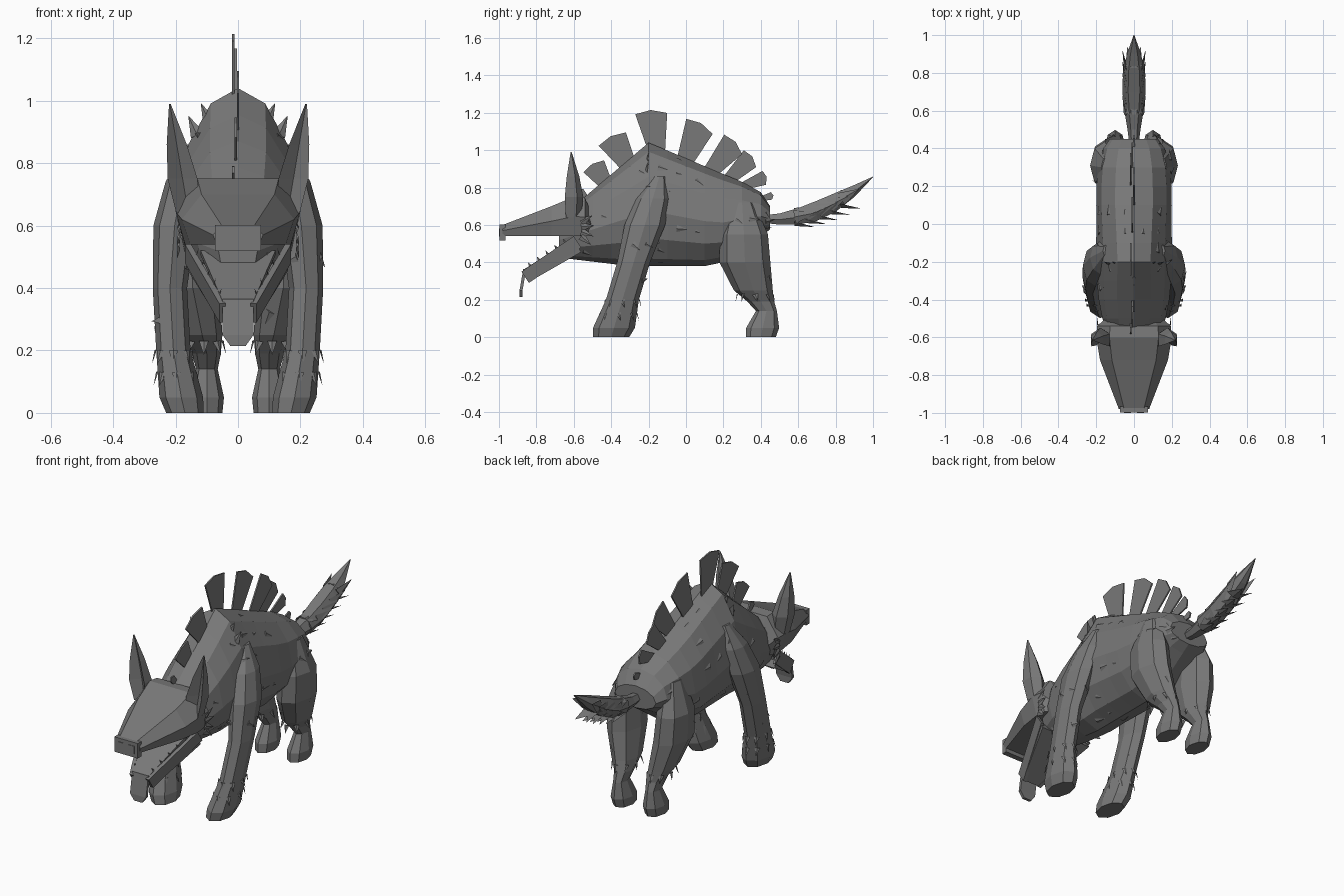
import bpy, bmesh, math, random
from mathutils import Vector

random.seed(4)
cube = bpy.data.objects.get("Cube")
if cube:
    bpy.data.objects.remove(cube, do_unlink=True)

grey = bpy.data.materials.new("fur grey")
grey.use_nodes = True
shade = 0.19
colour = (shade, shade, shade, 1)
grey.diffuse_color = colour
grey.node_tree.nodes["Principled BSDF"].inputs["Base Color"].default_value = colour


def finish(name, bm, mirror=False):
    """Turn a bmesh into a named object, optionally copied to the other side."""
    if mirror:
        copy = bmesh.ops.duplicate(bm, geom=bm.verts[:] + bm.edges[:] + bm.faces[:])
        for item in copy["geom"]:
            if isinstance(item, bmesh.types.BMVert):
                item.co.x *= -1
    bmesh.ops.recalc_face_normals(bm, faces=bm.faces[:])
    mesh = bpy.data.meshes.new(name)
    bm.to_mesh(mesh)
    bm.free()
    mesh.materials.append(grey)
    obj = bpy.data.objects.new(name, mesh)
    bpy.context.collection.objects.link(obj)
    return obj


def loft(name, rings, mirror=False):
    """Skin a list of rings and cap both ends."""
    bm = bmesh.new()
    loops = [[bm.verts.new(point) for point in ring] for ring in rings]
    for lower, upper in zip(loops, loops[1:]):
        for i in range(len(lower)):
            bm.faces.new((lower[i - 1], lower[i], upper[i], upper[i - 1]))
    bm.faces.new(loops[0])
    bm.faces.new(loops[-1])
    return finish(name, bm, mirror)


def upright_ring(y, low, high, width, sides, pinch=0.0):
    """Cross-section facing along the spine; pinch narrows the upper half."""
    middle = low + (high - low) * 0.45
    points = []
    for i in range(sides):
        angle = math.tau * i / sides
        rise = math.sin(angle)
        reach = high - middle if rise > 0 else middle - low
        across = width * math.cos(angle) * (1 - pinch * max(0, rise))
        points.append((across, y, middle + rise * reach))
    return points


def level_ring(x, y, z, radius, stretch, sides=8, dent=1):
    """Horizontal cross-section; dent pulls the front point inwards."""
    points = []
    for i in range(sides):
        angle = math.tau * i / sides
        depth = radius * stretch * (1 if i else dent)
        points.append((x + radius * math.sin(angle), y - depth * math.cos(angle), z))
    return points


def tuft(bm, base, normal, flow, size, lift=0.25):
    """One pointed lock of fur lying close to the skin."""
    base, normal, flow = Vector(base), Vector(normal).normalized(), Vector(flow)
    flow = (flow - normal * flow.dot(normal)).normalized()
    side = normal.cross(flow) * size / 3
    ridge = base + normal * size / 8
    tip = base + (flow + normal * lift) * size
    left, right, top, end = [bm.verts.new(p) for p in (base + side, base - side, ridge, tip)]
    for face in ((left, top, end), (top, right, end), (right, left, end), (left, right, top)):
        bm.faces.new(face)


# Torso with high shoulders and sloping back
def back_height(y):
    neck = 1.04 + 0.85 * (y + 0.2)
    loin = 1.04 - 0.42 * (y + 0.2)
    rump = 0.7 + 1.5 * (0.45 - y)
    return min(neck, loin, rump)


def torso_ring(y):
    belly = 0.38 + 0.7 * max(0, y - 0.17) + 0.12 * max(0, -0.3 - y)
    power = 6 if y > 0 else 3
    width = 0.2 * math.sqrt(1 - abs((y + 0.1) / 0.6) ** power)
    pinch = max(0, 0.15 - abs(y + 0.2) / 2)
    return upright_ring(y, belly, back_height(y), width, sides=12, pinch=pinch)


spine = [-0.68] + [i / 10 for i in range(-6, 5)] + [0.45]
body = loft("body", [torso_ring(y) for y in spine])


# Front legs lean forward and bow outwards
def front_leg_ring(z, radius):
    return level_ring(0.17 + z * (1 - 1.3 * z) / 4, 0.3 * z - 0.4, z, radius, stretch=1.6)


front_legs = loft("front_legs", [front_leg_ring(*s) for s in (
    (0, 0.06), (0.05, 0.07), (0.2, 0.055), (0.4, 0.055),
    (0.6, 0.068), (0.74, 0.055), (0.86, 0.02))], mirror=True)


# Hind legs with heavy thighs and narrow hocks
def hind_leg_ring(z, y, radius):
    bow = max(0, z - 0.2) * (0.85 - z) / 2
    return level_ring(0.1 + bow, y, z, radius, stretch=1.6)


hind_legs = loft("hind_legs", [hind_leg_ring(*s) for s in (
    (0, 0.4, 0.05), (0.05, 0.41, 0.055), (0.14, 0.43, 0.035), (0.19, 0.4, 0.045),
    (0.25, 0.36, 0.065), (0.4, 0.315, 0.085), (0.55, 0.31, 0.08), (0.72, 0.3, 0.04))],
    mirror=True)


# Head, nose and nostrils
def skull_ring(y, half, top, low=0.54):
    right = [(half * 0.85, y, low), (half, y, (low + top) / 2), (half * 0.65, y, top)]
    return right + [(-x, y, z) for x, y, z in reversed(right)]


loft("head", [skull_ring(*s) for s in (
    (-0.98, 0.08, 0.6), (-0.72, 0.18, 0.7), (-0.6, 0.2, 0.75), (-0.54, 0.195, 0.745),
    (-0.5, 0.15, 0.65))])
corners = ((-1, -1), (1, -1), (1, 1), (-1, 1))


def block(name, x, z, half, height, ends, mirror=False):
    loft(name, [[(x + half * i, y, z + height * j) for i, j in corners] for y in ends], mirror)


block("nose", 0, 0.56, 0.073, 0.042, ends=(-0.997, -0.965))
block("nostrils", 0.035, 0.56, 0.018, 0.022, ends=(-1, -0.995), mirror=True)


# Hanging lower jaw, its side rails and the tongue
def strip(name, stations, drop):
    """Flat band across the mouth from (half width, y, z) stations."""
    back, down = drop
    loft(name, [[(w, y, z), (-w, y, z), (-w, y + back, z - down), (w, y + back, z - down)]
                for w, y, z in stations])


strip("lower_jaw", ((0.16, -0.58, 0.49), (0.06, -0.86, 0.33)), drop=(0.02, 0.035))
strip("tongue", ((0.12, -0.62, 0.52), (0.05, -0.87, 0.36)), drop=(0.01, 0.015))
strip("tongue_tip", ((0.05, -0.87, 0.365), (0.05, -0.89, 0.25), (0.025, -0.89, 0.215)),
      drop=(0.016, 0))
rail_ends = (Vector((0.17, -0.6, 0.54)), Vector((0.06, -0.88, 0.35)))
inward, below = Vector((-0.02, 0, 0)), Vector((0, 0.04, -0.06))
loft("jaw_rails", [[p, p + inward, p + inward + below, p + below] for p in rail_ends], mirror=True)

# Short teeth inside the lower jaw
bm = bmesh.new()
for i in range(1, 6):
    gum = rail_ends[0].lerp(rail_ends[1], i / 6) + inward
    tuft(bm, gum, (1, 0, 0), (0, -0.6, 1), size=0.022, lift=-0.3)
finish("teeth", bm, mirror=True)

# Tall hollow ears
loft("ears", [level_ring(0.05 + 0.17 * z, -0.615, z, radius, stretch=1.2, sides=6, dent=-0.2)
              for z, radius in ((0.64, 0.045), (0.75, 0.055), (0.86, 0.037), (0.99, 0.003))],
     mirror=True)

# Fan of plates down the spine, each with its own lean
fan = ((-0.54, -0.7), (-0.44, -0.6), (-0.32, -0.55), (-0.16, -0.15), (0, 0.4),
       (0.14, 0.7), (0.24, 0.8), (0.33, 1.2), (0.42, 1.3))
for i, (y, angle) in enumerate(fan):
    t = i / (len(fan) - 1)
    length = 0.04 + 0.155 * math.sin(math.pi * t)
    root = Vector((0, y, back_height(y)))
    out = Vector((0, math.sin(angle), math.cos(angle)))
    along = Vector((0, out.z, -out.y))
    spread = along * (0.02 + 0.065 * math.sin(math.pi * t ** 0.7))
    sunk = root - out * 0.04
    outline = (sunk - spread / 2, root + out * length - spread, root + out * (length + 0.01),
               root + out * length * 0.9 + spread, sunk + spread / 2)
    shift = Vector((0.008 * (i % 3 - 1) - 0.008, 0, 0))
    thick = Vector((0.004, 0, 0))
    loft(f"spine_plate_{i + 1}", [[p + shift + side * thick for p in outline] for side in (-1, 1)])


# Bushy upswept tail
def tail_height(y):
    return 0.63 + 0.75 * (y - 0.45) ** 2


def tail_ring(t):
    y = 0.4 + 0.6 * t
    radius = 0.052 * math.sin(math.pi * t ** 1.3) + 0.02 * (1 - t) + 0.002
    return upright_ring(y, tail_height(y) - radius, tail_height(y) + radius, radius, sides=6)


loft("tail", [tail_ring(i / 6) for i in range(7)])
bm = bmesh.new()
for i in range(5):
    y = 0.58 + i / 16
    rise = 1.5 * (y - 0.45)
    for side, up in ((1, 0), (0.3, -1), (0.3, 1)):
        base = (0.04 * side, y, tail_height(y) + 0.035 * up)
        tuft(bm, base, (side, 0, up), (0, 1, rise), size=0.11, lift=0.2)
finish("tail_tufts", bm, mirror=True)

# Cheek ruffs and the collar on the shoulders
bm = bmesh.new()
for i in range(4):
    tuft(bm, (0.185, -0.56, 0.54 + i / 40), (1, 0, 0), (0, 1, i / 2 - 0.9), size=0.07, lift=0.15)
for x, z in ((0.09, 0.93), (0.13, 0.89)):
    tuft(bm, (x, -0.21, z), (0.2, -1, 0.1), (0.5, 0, 1), size=0.07, lift=0)
finish("cheek_and_collar_tufts", bm, mirror=True)

# Shaggy cuffs above the feet
bm = bmesh.new()
for cuff in (front_leg_ring(0.2, 0.055), front_leg_ring(0.13, 0.06), hind_leg_ring(0.23, 0.37, 0.058)):
    centre = sum(map(Vector, cuff), Vector()) / len(cuff)
    for point in cuff:
        tuft(bm, point, Vector(point) - centre, (0, 0.3, -1), size=0.045, lift=0.3)
finish("leg_cuffs", bm, mirror=True)

# Loose locks scattered over the flanks and legs
bm = bmesh.new()
for part in (body, front_legs, hind_legs):
    for face in part.data.polygons:
        on_flank = face.center.z > 0.25 and abs(face.normal.x) > 0.35
        if on_flank and random.random() < 0.4:
            flow = (0, 1, -random.random())
            tuft(bm, face.center, face.normal, flow, size=random.uniform(0.03, 0.06), lift=0.06)
finish("fur_locks", bm)
